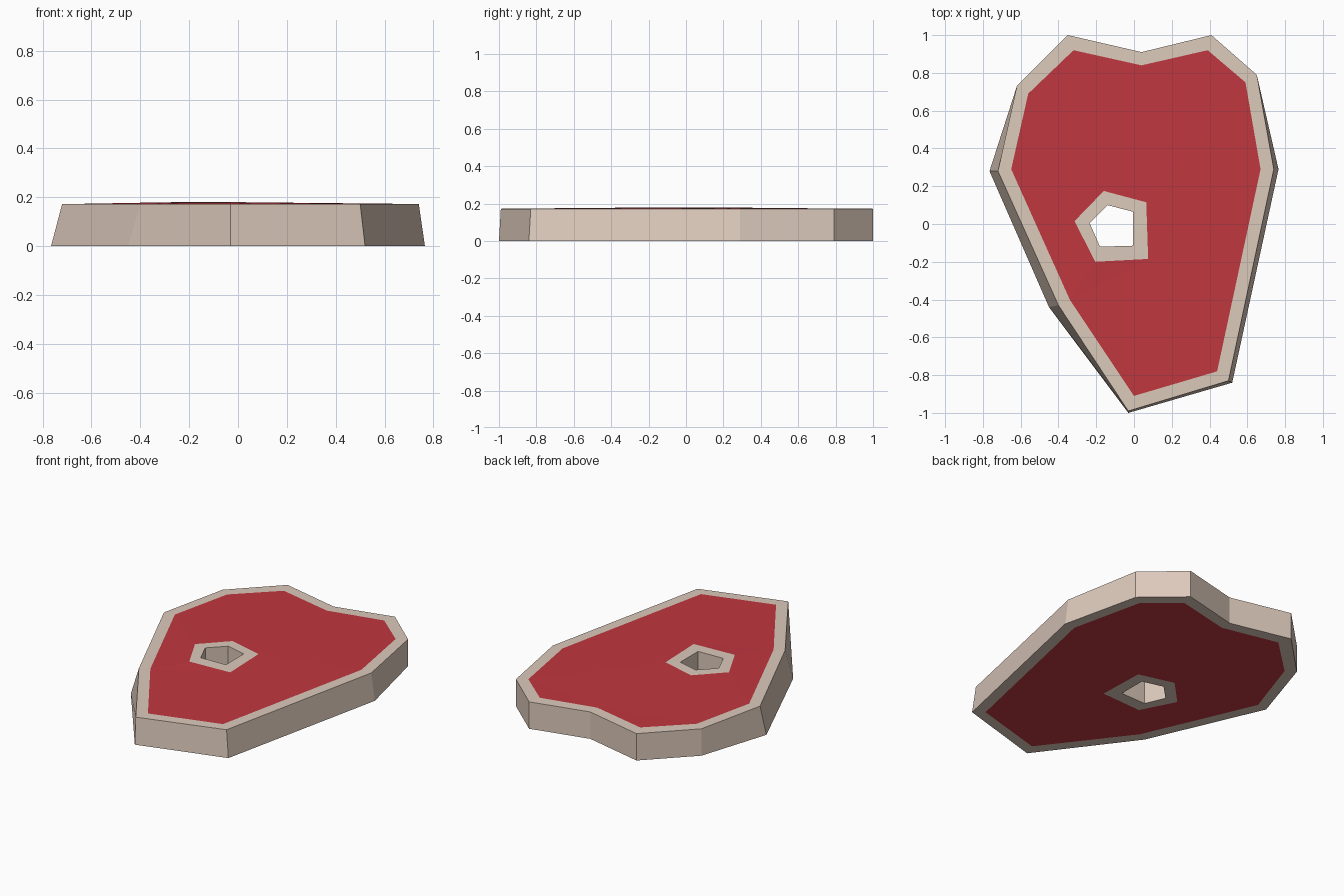
import bpy, bmesh

cube = bpy.data.objects.get("Cube")
if cube:
    bpy.data.objects.remove(cube, do_unlink=True)


def material(name, colour):
    m = bpy.data.materials.new(name)
    m.use_nodes = True
    m.diffuse_color = colour
    m.node_tree.nodes["Principled BSDF"].inputs["Base Color"].default_value = colour
    return m


fat = material("pale fat", (0.72, 0.59, 0.50, 1))
meat = material("red meat", (0.53, 0.038, 0.050, 1))

# Outlines of the steak: top rim, base rim, edge of the red meat
top_rim = [(-.35, 1), (.04, .91), (.41, 1), (.65, .79), (.74, .29),
           (.50, -.83), (-.03, -.99), (-.40, -.43), (-.72, .28), (-.62, .73)]
base_rim = [(-.35, 1), (.04, .91), (.41, 1), (.65, .79), (.765, .29),
            (.52, -.84), (-.03, -1), (-.45, -.44), (-.765, .28), (-.62, .73)]
meat_rim = [(-.32, .92), (.04, .84), (.39, .92), (.59, .75), (.67, .29),
            (.44, -.78), (0, -.91), (-.34, -.40), (-.65, .29), (-.56, .69)]
# Bone: outer edge and the marrow hole
bone_rim = [(-.16, .175), (.065, .115), (.075, -.185), (-.205, -.20), (-.315, .015)]
hole_rim = [(-.14, .10), (-.005, .065), (-.005, -.115), (-.18, -.12), (-.235, .005)]
# The meat on the underside follows the wider base
meat_base = [(m[0] + b[0] - t[0], m[1] + b[1] - t[1])
             for m, b, t in zip(meat_rim, base_rim, top_rim)]

bm = bmesh.new()


def ring(points, z):
    return [bm.verts.new((x, y, z)) for x, y in points]


def band(a, b):
    n = len(a)
    for i in range(n):
        j = (i + 1) % n
        bm.faces.new((a[i], a[j], b[j], b[i]))


def meat_sheet(outer, inner, direction):
    edges = [bm.edges.get((r[i - 1], r[i])) for r in (outer, inner) for i in range(len(r))]
    made = bmesh.ops.triangle_fill(bm, edges=edges, use_beauty=True,
                                   use_dissolve=False, normal=(0, 0, direction))
    for item in made["geom"]:
        if isinstance(item, bmesh.types.BMFace):
            item.material_index = 1


# Top is slightly domed towards the bone, underside is flat
top = [ring(p, z) for p, z in ((top_rim, .172), (meat_rim, .173),
                               (bone_rim, .179), (hole_rim, .18))]
base = [ring(p, 0) for p in (base_rim, meat_base, bone_rim, hole_rim)]
for level, direction in ((top, 1), (base, -1)):
    band(level[0], level[1])
    band(level[2], level[3])
    meat_sheet(level[1], level[2], direction)

# Outer fat wall and marrow hole wall
band(top[0], base[0])
band(top[3], base[3])

bmesh.ops.recalc_face_normals(bm, faces=bm.faces[:])
mesh = bpy.data.meshes.new("steak")
bm.to_mesh(mesh)
bm.free()
mesh.materials.append(fat)
mesh.materials.append(meat)
steak = bpy.data.objects.new("steak", mesh)
bpy.context.collection.objects.link(steak)
